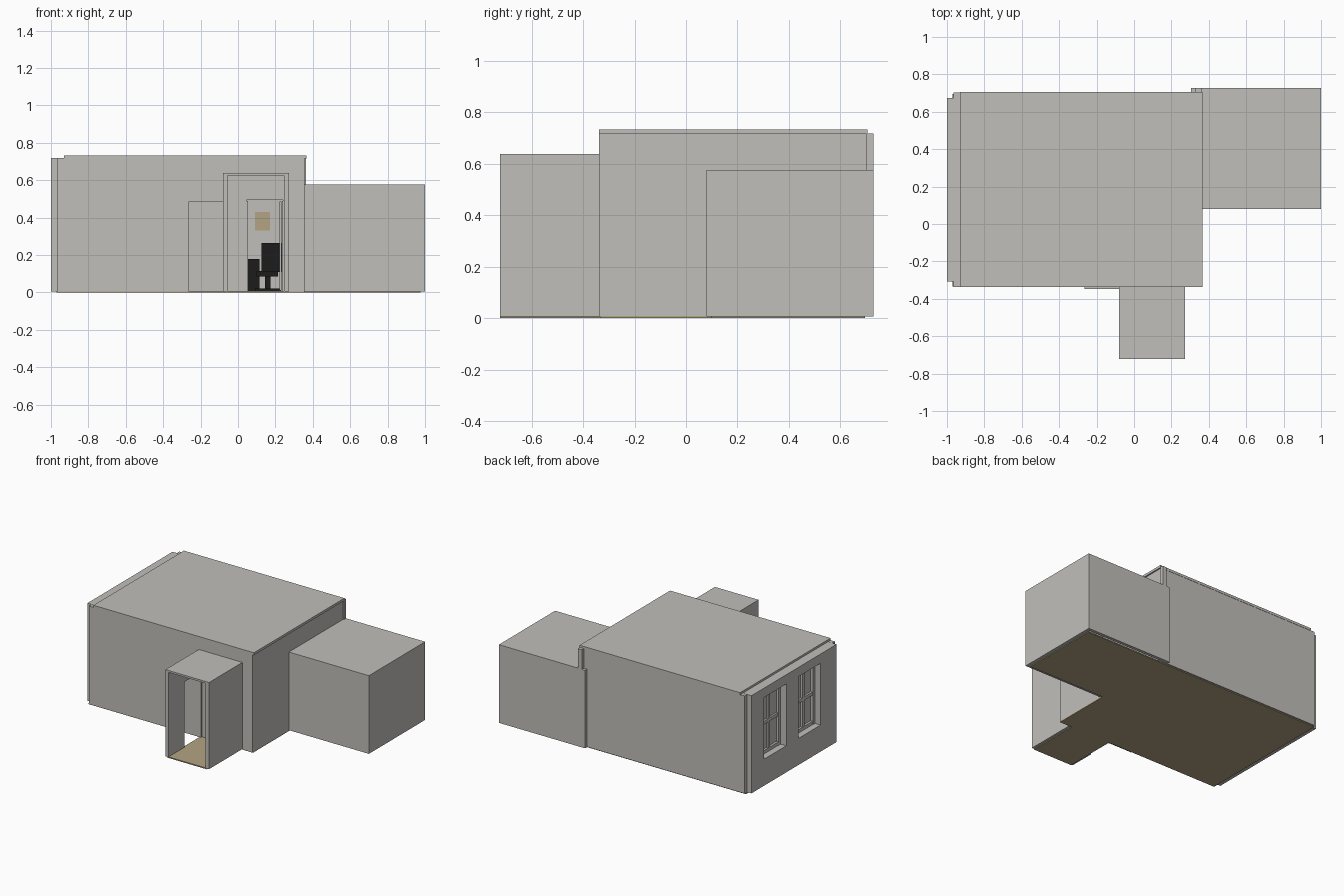
import bpy

cube = bpy.data.objects.get("Cube")
if cube:
    bpy.data.objects.remove(cube, do_unlink=True)


def material(name, rgb):
    m = bpy.data.materials.new(name)
    m.use_nodes = True
    color = (*rgb, 1)
    m.diffuse_color = color
    node = m.node_tree.nodes["Principled BSDF"]
    node.inputs["Base Color"].default_value = color
    node.inputs["Roughness"].default_value = 0.8
    return m


PLASTER = material("grey plaster", (0.53, 0.52, 0.49))
TAN = material("tan floor", (0.45, 0.37, 0.23))
BLACK = material("black furniture", (0.012, 0.012, 0.012))


def box(name, x, y, z, mat=PLASTER):
    """Box spanning the given (low, high) ranges."""
    verts = [(a, b, c) for a in x for b in y for c in z]
    faces = [(0, 1, 3, 2), (4, 6, 7, 5), (0, 4, 5, 1),
             (2, 3, 7, 6), (0, 2, 6, 4), (1, 5, 7, 3)]
    mesh = bpy.data.meshes.new(name)
    mesh.from_pydata(verts, [], faces)
    mesh.materials.append(mat)
    ob = bpy.data.objects.new(name, mesh)
    bpy.context.collection.objects.link(ob)
    return ob


def cut(ob, x, y, z):
    """Cut a rectangular opening and discard the cutter."""
    cutter = box("cutter", x, y, z)
    cutter.hide_render = True
    mod = ob.modifiers.new("opening", "BOOLEAN")
    mod.operation = "DIFFERENCE"
    mod.solver = "EXACT"
    mod.object = cutter
    bpy.context.view_layer.objects.active = ob
    bpy.ops.object.modifier_apply(modifier=mod.name)
    bpy.data.objects.remove(cutter, do_unlink=True)


BASE = 0.006    # underside of the walls
EAVES = 0.718   # top of the main walls
LOW = 0.575     # top of the annex

# Floors
box("main_floor", (-0.97, 0.355), (-0.335, 0.695), (0, 0.008), TAN)
box("annex_floor", (0.355, 0.975), (0.1, 0.695), (0, 0.008), TAN)
box("porch_floor", (-0.065, 0.255), (-0.722, -0.335), (0, 0.008), TAN)

# Main room walls and roof
front_wall = box("front_wall", (-0.965, 0.355), (-0.338, -0.308), (BASE, EAVES))
cut(front_wall, (0.045, 0.24), (-0.4, -0.2), (-0.1, 0.495))
box("back_wall", (-0.965, 0.355), (0.675, 0.703), (BASE, EAVES))
box("east_wall", (0.325, 0.355), (-0.308, 0.675), (BASE, EAVES))
box("main_roof", (-0.93, 0.365), (-0.338, 0.705), (0.715, 0.733))

# Window wall with two recessed windows
west_wall = box("window_wall", (-1.0, -0.93), (-0.307, 0.674), (BASE, EAVES))
for i, mid in enumerate((0.4, 0.005)):
    y0, y1 = mid - 0.127, mid + 0.127
    z0, z1 = 0.2, 0.65
    cut(west_wall, (-1.1, -0.8), (y0, y1), (z0, z1))
    box(f"window_pane_{i}", (-0.937, -0.932), (y0, y1), (z0, z1))
    zm = (z0 + z1) / 2
    bars = [((y0, y0 + 0.025), (z0, z1)), ((y1 - 0.025, y1), (z0, z1)),
            ((y0, y1), (z0, z0 + 0.025)), ((y0, y1), (z1 - 0.025, z1)),
            ((y0, y1), (zm - 0.012, zm + 0.012)),
            ((mid - 0.012, mid + 0.012), (z0, z1))]
    for k, (ys, zs) in enumerate(bars):
        depth = -0.955 + 0.002 * (k // 2)
        box(f"window_bar_{i}_{k}", (depth, -0.935), ys, zs)

# Annex
box("annex_back_wall", (0.305, 1.0), (0.704, 0.728), (BASE, LOW))
box("annex_front_wall", (0.355, 1.0), (0.08, 0.105), (BASE, LOW))
box("annex_side_wall", (0.975, 1.0), (0.105, 0.704), (BASE, LOW))
box("annex_roof", (0.355, 1.0), (0.08, 0.728), (LOW - 0.015, LOW + 0.001))
box("corner_pier", (0.33, 0.363), (0.702, 0.728), (BASE, EAVES))

# Porch, open to the front and through its west side
porch_west = box("porch_west_wall", (-0.08, -0.055), (-0.722, -0.338), (BASE, 0.625))
cut(porch_west, (-0.2, 0), (-0.537, -0.35), (-0.1, 0.485))
box("porch_east_wall", (0.245, 0.272), (-0.722, -0.338), (BASE, 0.625))
box("porch_roof", (-0.08, 0.272), (-0.722, -0.338), (0.624, 0.638))
box("open_porch_door", (-0.265, -0.08), (-0.347, -0.338), (BASE, 0.485))

# Inner door standing open, and its frame
box("inner_door", (0.222, 0.233), (-0.308, -0.13), (0.01, 0.485))
box("door_frame_left", (0.045, 0.053), (-0.336, -0.3), (0.008, 0.49))
box("door_frame_right", (0.234, 0.24), (-0.336, -0.3), (0.008, 0.49))

# Notice board on the back wall
box("notice_board", (0.09, 0.17), (0.667, 0.675), (0.33, 0.43), TAN)

# Armchair and side unit seen through the doorway
box("chair_back", (0.125, 0.235), (0.3, 0.33), (0.11, 0.265), BLACK)
box("chair_seat", (0.1, 0.215), (0.18, 0.3), (0.085, 0.115), BLACK)
box("chair_post", (0.145, 0.175), (0.23, 0.26), (0.02, 0.085), BLACK)
box("chair_foot", (0.09, 0.23), (0.2, 0.29), (0.008, 0.022), BLACK)
box("side_unit", (0.05, 0.115), (0.35, 0.5), (0.008, 0.18), BLACK)
